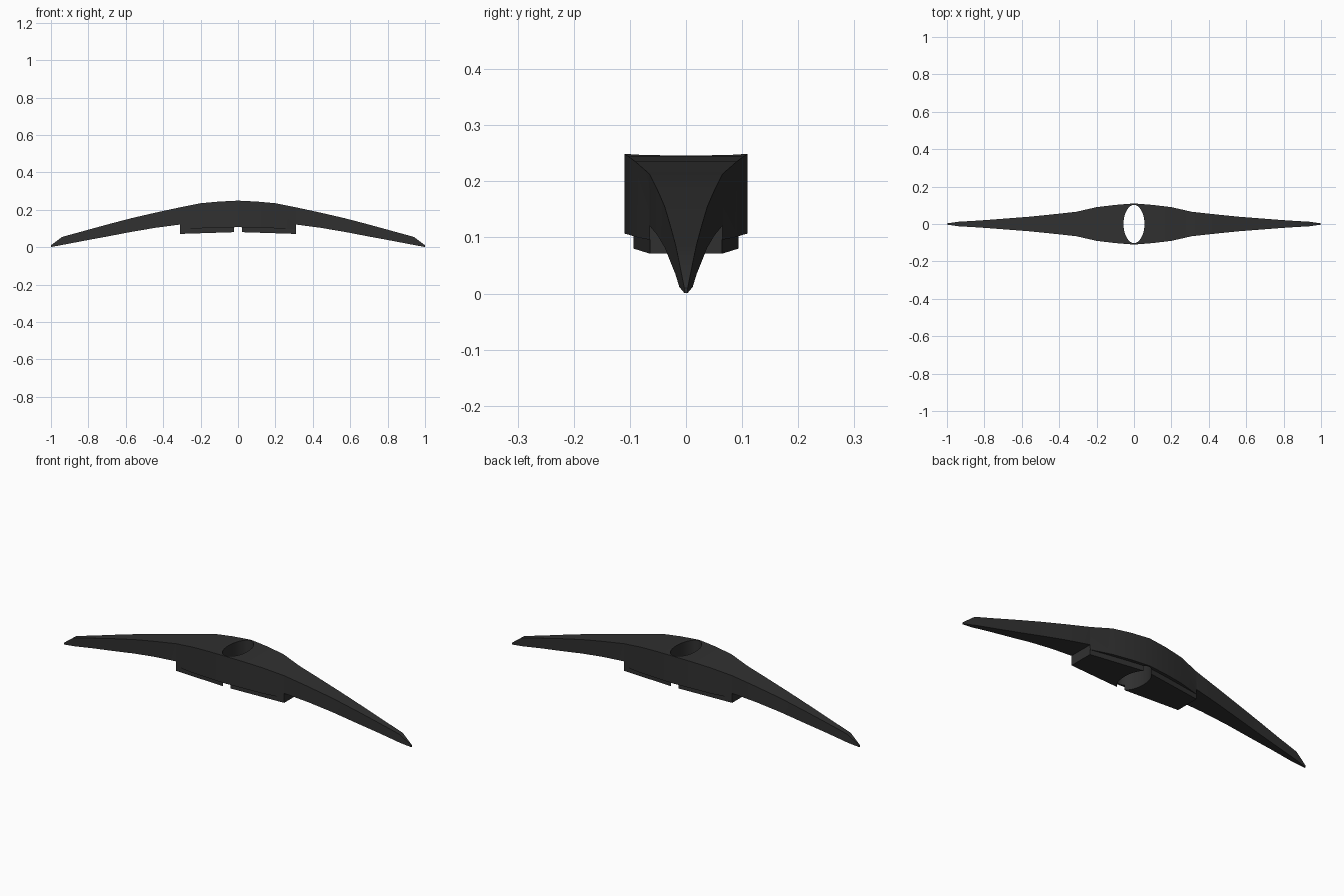
import bpy, bmesh, math

if "Cube" in bpy.data.objects:
    bpy.data.objects.remove(bpy.data.objects["Cube"])

mat = bpy.data.materials.new("dark_iron")
mat.diffuse_color = (0.03, 0.03, 0.03, 1)
mat.use_nodes = True
mat.node_tree.nodes["Principled BSDF"].inputs["Base Color"].default_value = mat.diffuse_color


def loft(name, half):
    """Rectangular sections (x, half width, bottom, top), mirrored across x = 0."""
    stations = [(-x, w, b, t) for x, w, b, t in reversed(half) if x > 0] + half
    bm = bmesh.new()
    rings = [[bm.verts.new(p) for p in ((x, -w, b), (x, w, b), (x, w, t), (x, -w, t))]
             for x, w, b, t in stations]
    for a, c in zip(rings, rings[1:]):
        for i in range(4):
            j = (i + 1) % 4
            bm.faces.new((a[i], a[j], c[j], c[i]))
    bm.faces.new(rings[0])
    bm.faces.new(rings[-1])
    bmesh.ops.recalc_face_normals(bm, faces=bm.faces)
    me = bpy.data.meshes.new(name)
    bm.to_mesh(me)
    bm.free()
    ob = bpy.data.objects.new(name, me)
    bpy.context.collection.objects.link(ob)
    me.materials.append(mat)
    return ob


# curved head with two tapering points
head = loft("pick_head", [
    (0, 0.110, 0.107, 0.249), (0.10, 0.102, 0.105, 0.244), (0.20, 0.090, 0.101, 0.235),
    (0.31, 0.065, 0.096, 0.213), (0.3105, 0.065, 0.121, 0.213),
    (0.44, 0.051, 0.104, 0.185), (0.57, 0.038, 0.082, 0.155), (0.70, 0.028, 0.057, 0.121),
    (0.82, 0.019, 0.035, 0.088), (0.94, 0.012, 0.012, 0.055), (1.0, 0.003, 0.001, 0.010)])

# socket block under the middle
socket = loft("socket_block", [(0, 0.096, 0.081, 0.112), (0.311, 0.064, 0.071, 0.112)])

# oval eye for the handle
bpy.ops.mesh.primitive_cylinder_add(vertices=32, radius=1, depth=1, location=(0, 0, 0.15))
cutter = bpy.context.object
cutter.name = "eye_cutter"
cutter.scale = (0.056, 0.102, 1)
cutter.hide_render = True

for ob in (head, socket):
    mod = ob.modifiers.new("eye", 'BOOLEAN')
    mod.object = cutter
    mod.operation = 'DIFFERENCE'
    mod.solver = 'EXACT'
    bpy.ops.object.select_all(action='DESELECT')
    ob.select_set(True)
    bpy.context.view_layer.objects.active = ob
    bpy.ops.object.modifier_apply(modifier=mod.name)
    bpy.ops.object.shade_smooth_by_angle(angle=math.radians(30))

bpy.data.objects.remove(cutter, do_unlink=True)
